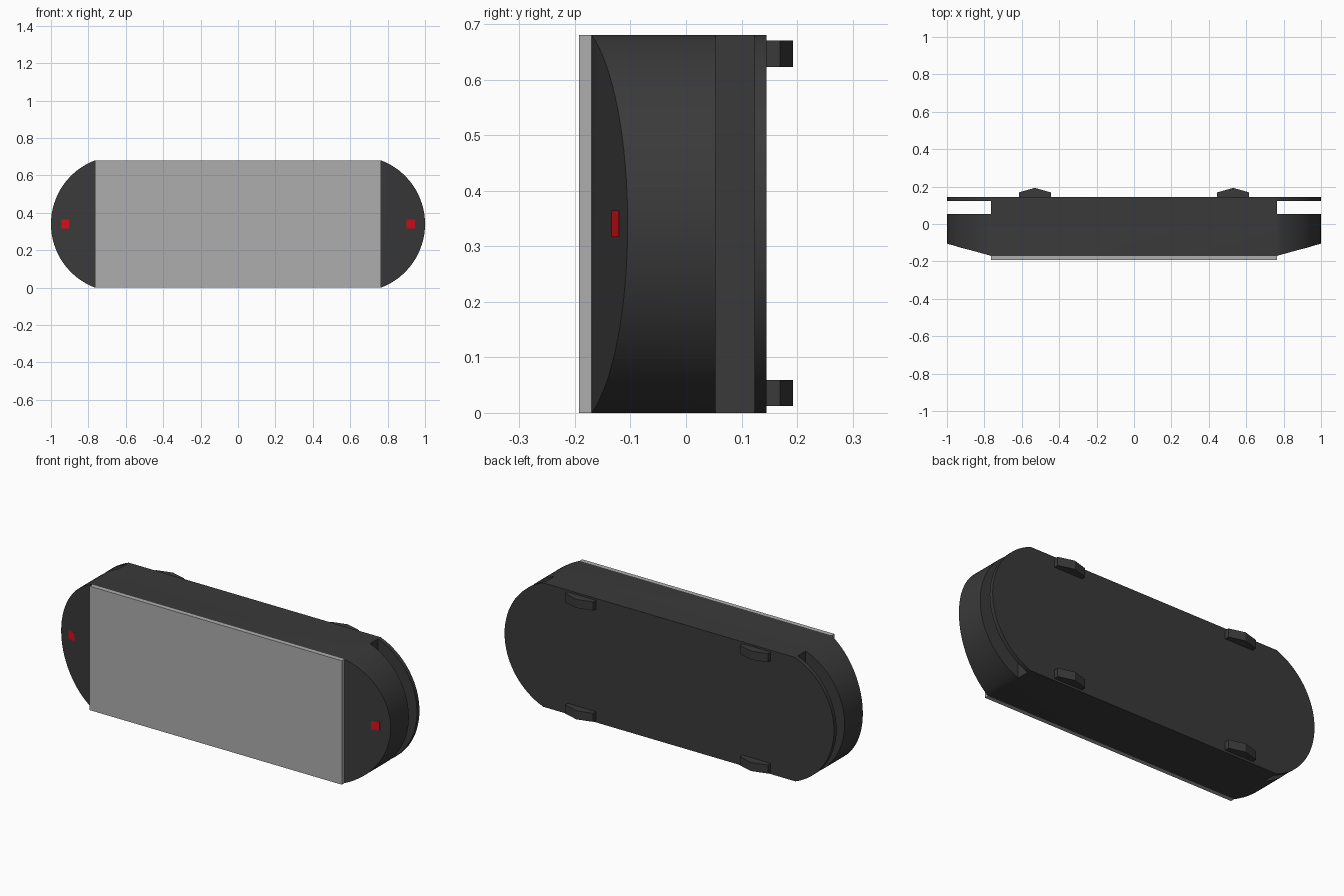
import bpy, bmesh, math
from mathutils import Vector

if "Cube" in bpy.data.objects:
    bpy.data.objects.remove(bpy.data.objects["Cube"])

HX, H = 0.765, 0.68          # half width of the flat front, overall height
SLOPE = 0.065 / 0.235        # how fast the end caps fall back


def material(name, rgb):
    m = bpy.data.materials.new(name)
    m.diffuse_color = (*rgb, 1)
    m.use_nodes = True
    m.node_tree.nodes["Principled BSDF"].inputs["Base Color"].default_value = m.diffuse_color
    return m


black = material("charcoal", (0.042, 0.042, 0.042))
silver = material("light_grey", (0.42, 0.42, 0.42))
red = material("red", (0.65, 0.005, 0.01))


def prism(name, points, direction, mat):
    """Extrude a closed polygon of 3D points along a direction."""
    bm = bmesh.new()
    face = bm.faces.new([bm.verts.new(p) for p in points])
    out = bmesh.ops.extrude_face_region(bm, geom=[face])
    verts = [v for v in out["geom"] if isinstance(v, bmesh.types.BMVert)]
    bmesh.ops.translate(bm, verts=verts, vec=Vector(direction))
    bmesh.ops.recalc_face_normals(bm, faces=bm.faces)
    mesh = bpy.data.meshes.new(name)
    bm.to_mesh(mesh)
    bm.free()
    ob = bpy.data.objects.new(name, mesh)
    bpy.context.collection.objects.link(ob)
    mesh.materials.append(mat)
    return ob


# Body: rounded-end front outline intersected with the plan outline
sag = 1 - HX
R = ((H / 2) ** 2 + sag ** 2) / (2 * sag)
a = math.asin(H / 2 / R)
N = 32
arc = [(1 - R + R * math.cos(t), H / 2 + R * math.sin(t))
       for t in (-a + 2 * a * i / N for i in range(N + 1))]
outline = arc + [(-x, z) for x, z in reversed(arc)]
body = prism("body", [(x, -0.3, z) for x, z in outline], (0, 0.6, 0), black)

half = [(HX, -0.17), (1.1, -0.17 + SLOPE * (1.1 - HX)), (1.1, 0.053),
        (HX - 0.001, 0.053), (HX - 0.001, 0.123), (1.1, 0.123), (1.1, 0.145)]
plan = half + [(-x, y) for x, y in reversed(half)]
cutter = prism("plan_cutter", [(x, y, -0.1) for x, y in plan], (0, 0, 0.9), black)
cutter.hide_render = True

mod = body.modifiers.new("plan", "BOOLEAN")
mod.operation, mod.solver, mod.object = "INTERSECT", "EXACT", cutter
bpy.context.view_layer.objects.active = body
body.select_set(True)
bpy.ops.object.modifier_apply(modifier=mod.name)
bpy.ops.object.shade_smooth_by_angle(angle=math.radians(25))
bpy.data.objects.remove(cutter)

# Front panel
prism("front_panel", [(-HX, -0.193, 0), (HX, -0.193, 0), (HX, -0.193, H), (-HX, -0.193, H)],
      (0, 0.023, 0), silver)

for side, s in (("left", -1), ("right", 1)):
    # Red indicator lying on the sloped end cap
    quad = [(s * x, -0.171 + SLOPE * (x - HX), z)
            for x, z in ((0.9, 0.317), (0.945, 0.317), (0.945, 0.364), (0.9, 0.364))]
    prism(side + "_indicator", quad, (0, 0.003, 0), red)
    # Peaked lugs on the back
    for level, z in (("lower", 0.012), ("upper", 0.623)):
        lug = [(0.445, 0.145), (0.445, 0.169), (0.53, 0.193), (0.616, 0.169), (0.616, 0.145)]
        prism(f"{side}_{level}_back_lug", [(s * x, y, z) for x, y in lug], (0, 0, 0.047), black)
